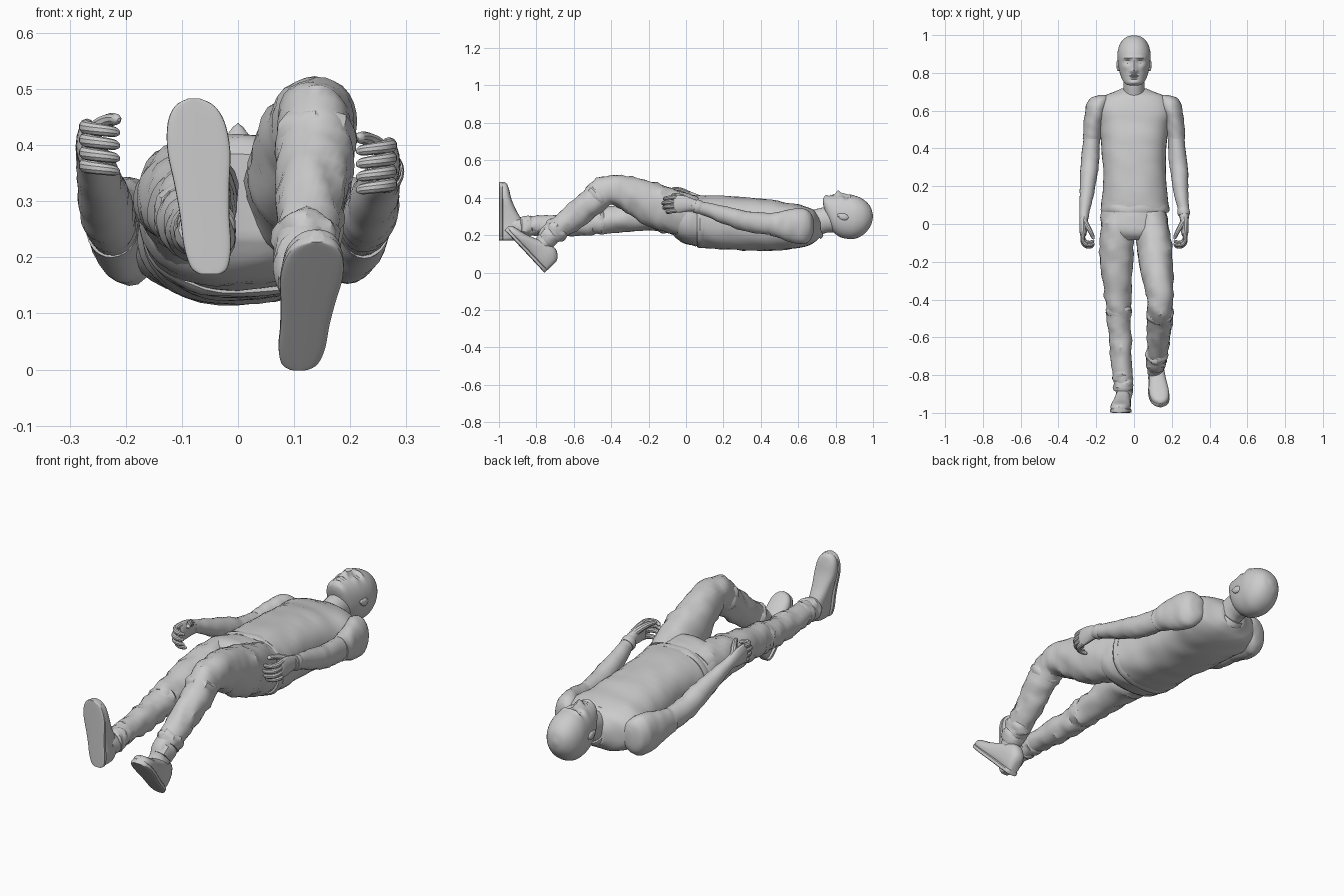
import bpy, bmesh, math
from mathutils import Vector, Matrix, noise


def spline(a, b, c, d, t):
    return 0.5 * (2*b + (c - a)*t + (2*a - 5*b + 4*c - d)*t*t + (3*b - a - 3*c + d)*t**3)


def finish(name, bm, angle=30):
    bmesh.ops.recalc_face_normals(bm, faces=bm.faces)
    me = bpy.data.meshes.new(name)
    bm.to_mesh(me)
    bm.free()
    ob = bpy.data.objects.new(name, me)
    bpy.context.collection.objects.link(ob)
    bpy.ops.object.select_all(action='DESELECT')
    ob.select_set(True)
    bpy.context.view_layer.objects.active = ob
    bpy.ops.object.shade_smooth_by_angle(angle=math.radians(angle))
    return ob


def loft(name, secs, n=24, steps=4, power=2.0, straight=False, ref=(1, 0, 0),
         fold=0.0, freq=22, mat=None, shape=None):
    """Skin over sections (x, y, z, half width, half depth)."""
    pts = []
    for i in range(len(secs) - 1):
        q = [secs[max(i-1, 0)], secs[i], secs[i+1], secs[min(i+2, len(secs)-1)]]
        for k in range(steps):
            pts.append([spline(*v, k/steps) for v in zip(*q)])
    pts.append(list(secs[-1]))
    bm = bmesh.new()
    rings = []
    for i, p in enumerate(pts):
        c = Vector(p[:3])
        t = Vector(pts[min(i+1, len(pts)-1)][:3]) - Vector(pts[max(i-1, 0)][:3])
        t = Vector((0, -1, 0)) if straight else t.normalized()
        r = Vector(ref)
        side = (r - t * t.dot(r)).normalized()
        up = t.cross(side)
        ring = []
        for j in range(n):
            a = 2 * math.pi * j / n
            ca, sa = math.cos(a), math.sin(a)
            u = math.copysign(abs(ca)**(2/power), ca) * max(p[3], .002)
            v = math.copysign(abs(sa)**(2/power), sa) * max(p[4], .002)
            d = side*u + up*v
            co = c + d
            if fold:
                w = Vector((co.x*.6, co.y*1.3 + co.x*.5, co.z*.6)) * freq
                co += d.normalized() * fold * noise.noise(w)
            if shape:
                co = shape(co)
            ring.append(bm.verts.new(mat @ co if mat else co))
        rings.append(ring)
    for a, b in zip(rings, rings[1:]):
        for j in range(n):
            bm.faces.new((a[j], a[(j+1) % n], b[(j+1) % n], b[j]))
    bm.faces.new(rings[0])
    bm.faces.new(rings[-1])
    return finish(name, bm)


def ball(name, loc, size, rot=0):
    bm = bmesh.new()
    m = Matrix.Translation(loc) @ Matrix.Rotation(rot, 4, 'X') @ Matrix.Diagonal((*size, 1))
    bmesh.ops.create_uvsphere(bm, u_segments=16, v_segments=10, radius=1, matrix=m)
    return finish(name, bm)


# head: face features as soft bumps (x, y, height, spread x, spread y)
FACE = [(0, .838, .010, .012, .028), (0, .812, .022, .014, .014), (0, .786, .007, .024, .005),
        (0, .774, .006, .02, .005), (0, .780, -.004, .026, .002), (0, .747, .007, .022, .011),
        (0, .764, -.003, .02, .005)]
for s in (-1, 1):
    FACE += [(s*.032, .858, -.017, .02, .012), (s*.033, .858, .008, .012, .005),
             (s*.034, .880, .008, .024, .007), (s*.015, .808, .008, .008, .008),
             (s*.048, .83, .005, .016, .014)]


def face(co):
    w = min(max((co.z - .3) / .06, 0), 1)
    dz = sum(h * math.exp(-((co.x-x)/sx)**2 - ((co.y-y)/sy)**2) for x, y, h, sx, sy in FACE)
    return co + Vector((0, 0, w * dz))


loft("head", [(0, y, (a+b)/2, r, (b-a)/2) for y, a, b, r in [
    (.999, .29, .31, .01), (.987, .25, .35, .045), (.955, .208, .386, .073),
    (.91, .183, .409, .087), (.865, .18, .416, .086), (.82, .192, .413, .08),
    (.78, .225, .412, .069), (.752, .29, .41, .054), (.737, .345, .4, .036), (.732, .37, .39, .01)]],
    n=64, steps=6, straight=True, power=2.15, shape=face)
for s in (-1, 1):
    ball("ear", (s*.085, .842, .298), (.009, .027, .018), -.25)
    ball("ear_lobe", (s*.084, .822, .306), (.007, .013, .01))
loft("neck", [(0, .80, .285, .058, .07), (0, .74, .28, .056, .068), (0, .69, .265, .06, .072),
              (0, .64, .25, .08, .085)])

# shirt body, collar
loft("shirt", [(x, y, (a+b)/2, r, (b-a)/2) for x, y, a, b, r in [
    (0, .718, .19, .29, .065), (0, .70, .172, .315, .105), (0, .672, .153, .34, .172),
    (0, .61, .134, .363, .205), (0, .52, .12, .377, .188), (0, .40, .115, .396, .172),
    (.003, .27, .12, .406, .166), (.005, .15, .126, .411, .174), (.006, .085, .132, .411, .18)]],
    n=40, straight=True, power=2.35, fold=.006, freq=16)
loft("collar", [(0, .698, .272, .066, .082), (0, .688, .267, .073, .089),
                (0, .677, .2615, .076, .092)], steps=2)
loft("shirt_hem", [(.006, .1, .271, .18, .14), (.006, .075, .272, .183, .142),
                   (.006, .06, .274, .176, .136)], n=40, steps=2, straight=True, power=2.35, fold=.006)

# trousers seat
loft("trouser_seat", [(0, .12, .275, .165, .125), (0, .05, .277, .176, .134),
                      (.003, -.01, .288, .179, .131), (.005, -.055, .3, .165, .112),
                      (.008, -.085, .31, .12, .075)], n=36, straight=True, power=2.3, fold=.007)

# legs: the +x one bent and lifted, the -x one straight
loft("bent_leg", [(.09, .04, .30, .08, .11), (.102, -.06, .325, .09, .118), (.113, -.17, .362, .093, .118),
                  (.127, -.29, .413, .083, .098), (.138, -.385, .439, .072, .08),
                  (.14, -.44, .431, .07, .08), (.138, -.50, .383, .067, .073),
                  (.13, -.58, .315, .062, .07), (.121, -.68, .236, .055, .062),
                  (.114, -.75, .178, .048, .05), (.112, -.785, .15, .042, .042)], n=28, fold=.012)
loft("straight_leg", [(-.088, .04, .29, .08, .11), (-.09, -.07, .305, .088, .105),
                      (-.092, -.18, .307, .088, .085), (-.088, -.31, .295, .077, .077),
                      (-.082, -.44, .275, .066, .068), (-.076, -.53, .262, .062, .064),
                      (-.07, -.65, .253, .06, .06), (-.062, -.78, .25, .052, .052),
                      (-.055, -.87, .247, .046, .048), (-.052, -.93, .245, .038, .044)], n=28, fold=.012)

# bunched cloth at the knees and ankles: (centre, direction, half width, half depth)
for c, d, a, b in [((.122, -.69, .228), (0, -.77, -.64), .058, .064),
                   ((.118, -.735, .192), (0, -.77, -.64), .054, .058),
                   ((.138, -.475, .405), (0, -.72, -.69), .071, .076),
                   ((-.06, -.80, .25), (0, -1, 0), .054, .054),
                   ((-.057, -.855, .248), (0, -1, 0), .053, .054),
                   ((-.081, -.46, .272), (0, -1, .1), .068, .068)]:
    c, d = Vector(c), Vector(d)
    loft("cloth_fold", [(*(c + d*k), a*f, b*f) for k, f in ((-.03, .85), (-.01, 1), (.01, 1), (.03, .85))],
         n=24, steps=2, fold=.012, freq=35)

# shoes: (distance from heel, half width, height)
SHOE = [(0, .015, .08), (.012, .03, .105), (.05, .039, .128), (.105, .041, .122), (.16, .046, .092),
        (.22, .053, .066), (.27, .048, .053), (.3, .032, .043), (.313, .008, .03)]
for name, heel, along, up, x0, lean in [
        ("raised_toe_shoe", (-.998, .17), (0, 1), (1, 0), -.05, -.09),
        ("planted_shoe", (-.755, 0), (-.683, .73), (.73, .683), .109, .1)]:
    m = Matrix(((1, 0, 0, x0), (0, -along[0], up[0], heel[0]),
                (0, -along[1], up[1], heel[1]), (0, 0, 0, 1)))
    loft(name, [(lean*s, -s, h/2, w, h/2) for s, w, h in SHOE], straight=True, power=2.5, mat=m)
    loft(name + "_sole", [(lean*s, -s, .009, w + .003, .011) for s, w, h in SHOE],
         straight=True, power=5, mat=m)

# arms, sleeves and hands, mirrored with a small height difference
for s, dz in ((1, 0), (-1, .033)):
    loft("sleeve", [(s*x, y, z, a, b) for x, y, z, a, b in [
        (.165, .682, .247, .02, .035), (.178, .668, .247, .05, .07), (.191, .635, .247, .06, .094),
        (.203, .585, .249, .057, .094), (.214, .53, .252, .052, .08), (.222, .475, .256, .048, .066),
        (.225, .45, .258, .047, .06)]], straight=True, fold=.005)
    loft("arm", [(s*x, y, z + dz*k, a, b) for x, y, z, a, b, k in [
        (.215, .52, .255, .044, .058, 0), (.226, .42, .262, .045, .057, 0),
        (.233, .33, .272, .047, .054, .2), (.241, .25, .295, .045, .05, .5),
        (.252, .15, .325, .037, .041, .8), (.262, .07, .35, .028, .032, 1),
        (.265, .03, .36, .025, .032, 1)]], n=20, fold=.005)
    loft("palm", [(s*x, y, z + dz, a, b) for x, y, z, a, b in [
        (.263, .055, .353, .022, .028), (.266, .02, .363, .023, .037), (.268, -.02, .367, .021, .045),
        (.269, -.055, .368, .017, .046), (.268, -.068, .368, .01, .04)]], n=16)
    for i in range(4):
        z = .402 - .023*i + dz
        q = (0, .008, .004, -.014)[i]
        loft("finger", [(s*x, y - (q if k else 0), z - .003*k, r, r) for k, (x, y, r) in enumerate([
            (.269, -.05, .0125), (.271, -.085, .0125), (.257, -.107, .0115),
            (.236, -.113, .0105), (.219, -.106, .009), (.212, -.101, .003)])],
            n=10, steps=3, ref=(0, 0, 1))
    loft("thumb", [(s*x, y, z + dz, r, r) for x, y, z, r in [
        (.262, .015, .385, .016), (.245, -.015, .402, .015), (.228, -.045, .412, .012),
        (.217, -.07, .413, .010), (.212, -.08, .412, .003)]], n=10, steps=3, ref=(0, 0, 1))

# wristband on one side only
loft("wristband", [(.261, .078, .347, .031, .035), (.262, .07, .35, .033, .037),
                   (.2635, .055, .354, .033, .037), (.264, .047, .356, .03, .035)], n=20, steps=1)
